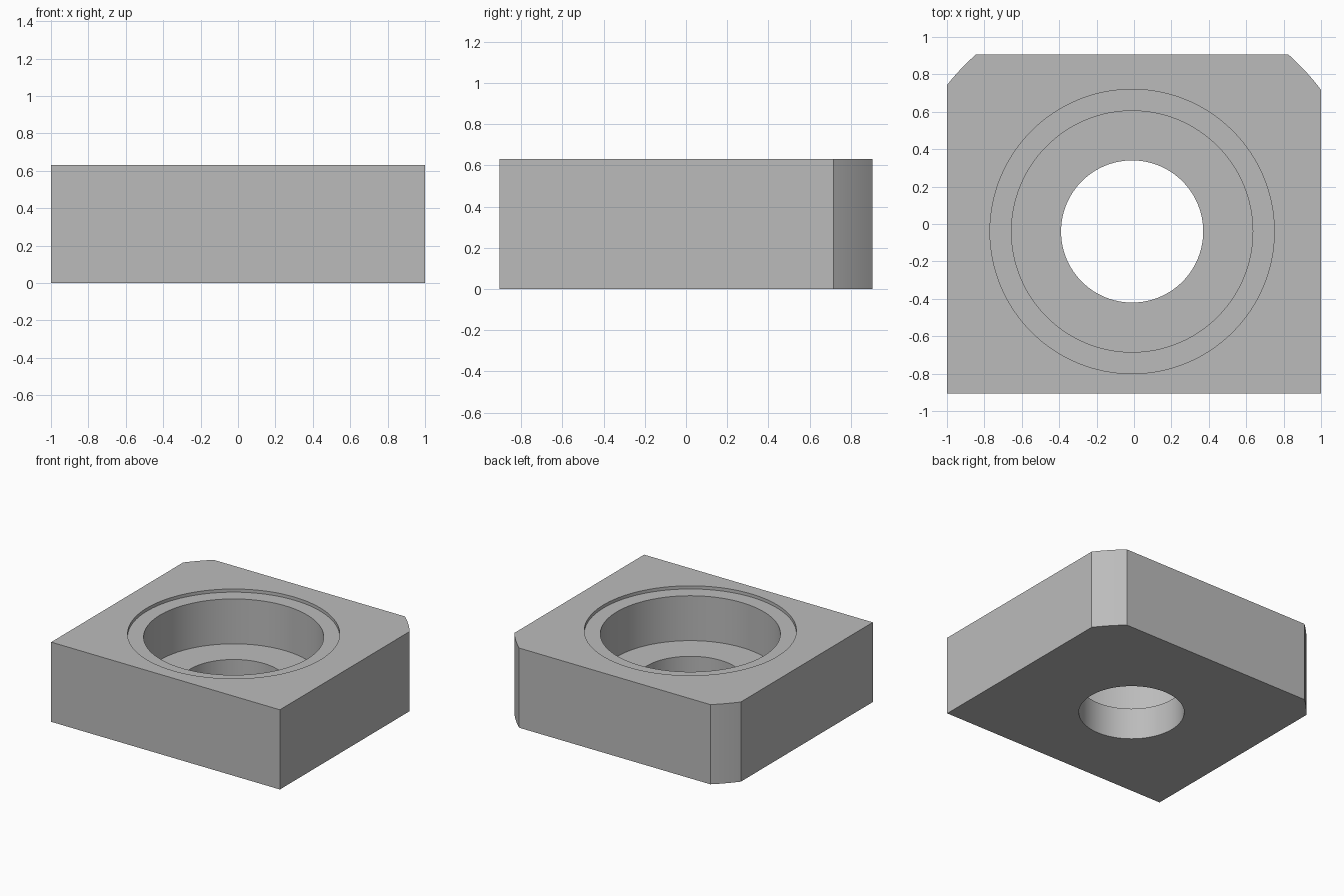
import bpy, bmesh
from math import sin, cos, pi, atan2, sqrt

cube = bpy.data.objects.get("Cube")
if cube:
    bpy.data.objects.remove(cube, do_unlink=True)

CX, CY = -0.01, -0.04          # bore axis
HX, HY, H = 1.0, 0.905, 0.63   # half width, half depth, height
R_CORNER = 1.262               # rounded back corners share the bore axis

grey = bpy.data.materials.new("plain grey")
grey.use_nodes = True
colour = (0.5, 0.5, 0.5, 1)
grey.diffuse_color = colour
grey.node_tree.nodes["Principled BSDF"].inputs["Base Color"].default_value = colour


def make_object(name, bm):
    bmesh.ops.recalc_face_normals(bm, faces=bm.faces[:])
    mesh = bpy.data.meshes.new(name)
    bm.to_mesh(mesh)
    bm.free()
    mesh.materials.append(grey)
    obj = bpy.data.objects.new(name, mesh)
    bpy.context.collection.objects.link(obj)
    return obj


def corner_arc(start, end, steps=10):
    """Points on the corner circle between two outline points."""
    a, b = (atan2(y - CY, x - CX) for x, y in (start, end))
    angles = [a + (b - a) * i / steps for i in range(steps + 1)]
    return [(CX + R_CORNER * cos(t), CY + R_CORNER * sin(t)) for t in angles]


# Block outline: square front corners, large-radius back corners
def side_y(x):
    return CY + sqrt(R_CORNER ** 2 - (x - CX) ** 2)


reach = sqrt(R_CORNER ** 2 - (HY - CY) ** 2)
outline = [(-HX, -HY), (HX, -HY)]
outline += corner_arc((HX, side_y(HX)), (CX + reach, HY))
outline += corner_arc((CX - reach, HY), (-HX, side_y(-HX)))

bm = bmesh.new()
base = bm.faces.new([bm.verts.new((x, y, 0)) for x, y in outline])
top = bmesh.ops.extrude_face_region(bm, geom=[base])["geom"]
bmesh.ops.translate(bm, vec=(0, 0, H),
                    verts=[v for v in top if isinstance(v, bmesh.types.BMVert)])
block = make_object("bearing_block", bm)

# Stepped bore: through hole, deep counterbore, shallow rim recess
profile = [(0.38, -0.1), (0.38, 0.25), (0.645, 0.25),
           (0.645, 0.605), (0.76, 0.605), (0.76, H + 0.1)]
SIDES = 128
bm = bmesh.new()
rings = [[bm.verts.new((CX + r * cos(2 * pi * i / SIDES),
                        CY + r * sin(2 * pi * i / SIDES), z))
          for i in range(SIDES)] for r, z in profile]
for low, high in zip(rings, rings[1:]):
    for i in range(SIDES):
        j = (i + 1) % SIDES
        bm.faces.new((low[i], low[j], high[j], high[i]))
bm.faces.new(rings[0])
bm.faces.new(rings[-1])
cutter = make_object("bore_cutter", bm)
cutter.hide_render = True

# Cut the bore, then drop the cutter
cut = block.modifiers.new("bore", "BOOLEAN")
cut.operation = "DIFFERENCE"
cut.solver = "EXACT"
cut.object = cutter
bpy.ops.object.select_all(action="DESELECT")
block.select_set(True)
bpy.context.view_layer.objects.active = block
bpy.ops.object.modifier_apply(modifier=cut.name)
bpy.data.objects.remove(cutter, do_unlink=True)

bpy.ops.object.shade_smooth_by_angle(angle=pi / 6)
